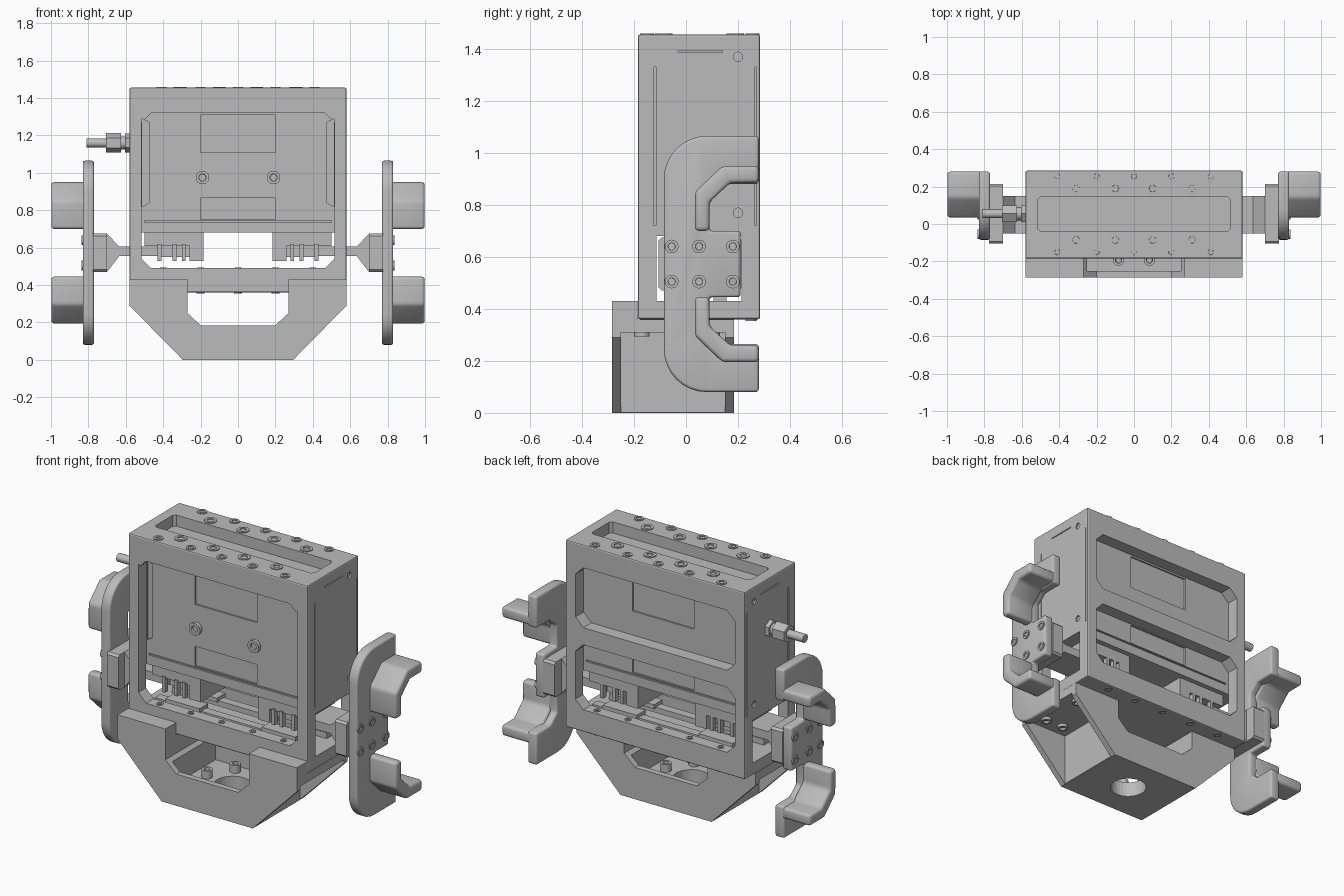
import bpy, bmesh, math
from mathutils import Matrix, Vector

if "Cube" in bpy.data.objects:
    bpy.data.objects.remove(bpy.data.objects["Cube"])

metal = bpy.data.materials.new("satin grey metal")
metal.use_nodes = True
GREY = (0.5, 0.5, 0.5, 1)
metal.diffuse_color = GREY
metal.node_tree.nodes["Principled BSDF"].inputs["Base Color"].default_value = GREY


def make(name, bm):
    bmesh.ops.recalc_face_normals(bm, faces=bm.faces)
    me = bpy.data.meshes.new(name)
    bm.to_mesh(me)
    bm.free()
    me.materials.append(metal)
    ob = bpy.data.objects.new(name, me)
    bpy.context.collection.objects.link(ob)
    return ob


def prism(name, pts, axis, a, b):
    """Extrude a profile along an axis from a to b."""
    def at(p, d):
        return {"x": (d, *p), "y": (p[0], d, p[1]), "z": (*p, d)}[axis]
    bm = bmesh.new()
    lo = [bm.verts.new(at(p, a)) for p in pts]
    hi = [bm.verts.new(at(p, b)) for p in pts]
    bm.faces.new(lo)
    bm.faces.new(hi)
    for i in range(len(pts)):
        j = (i + 1) % len(pts)
        bm.faces.new((lo[i], lo[j], hi[j], hi[i]))
    return make(name, bm)


def rect(u0, u1, v0, v1, c=0.0):
    """Rectangle profile, with corners chamfered by c."""
    if not c:
        return [(u0, v0), (u1, v0), (u1, v1), (u0, v1)]
    return [(u0 + c, v0), (u1 - c, v0), (u1, v0 + c), (u1, v1 - c),
            (u1 - c, v1), (u0 + c, v1), (u0, v1 - c), (u0, v0 + c)]


def box(name, x, y, z):
    return prism(name, rect(*x, *y), "z", *z)


def rod(name, start, direction, length, r, sides=24, socket=False):
    """Cylinder, optionally with a hex-key style recess in its far end."""
    bm = bmesh.new()
    d = Vector(direction).normalized()
    bmesh.ops.create_cone(bm, cap_ends=True, segments=sides, radius1=r, radius2=r, depth=length)
    if socket:
        top = max(bm.faces, key=lambda f: f.calc_center_median().z)
        bmesh.ops.inset_region(bm, faces=[top], thickness=r * 0.45)
        bmesh.ops.inset_region(bm, faces=[top], thickness=r * 0.05, depth=-length * 0.6)
    rot = d.to_track_quat("Z", "Y").to_matrix().to_4x4()
    bm.transform(Matrix.Translation(Vector(start) + d * length / 2) @ rot)
    return make(name, bm)


def apply(ob, kind, **settings):
    mod = ob.modifiers.new(kind.lower(), kind)
    for key, value in settings.items():
        setattr(mod, key, value)
    bpy.context.view_layer.objects.active = ob
    bpy.ops.object.modifier_apply(modifier=mod.name)


def cut(ob, *cutters):
    for c in cutters:
        apply(ob, "BOOLEAN", operation="DIFFERENCE", solver="EXACT", object=c)
        bpy.data.objects.remove(c)


def soften(ob, width, segments=3):
    apply(ob, "BEVEL", width=width, segments=segments, limit_method="ANGLE")


def smooth(ob):
    bpy.ops.object.select_all(action="DESELECT")
    ob.select_set(True)
    bpy.context.view_layer.objects.active = ob
    bpy.ops.object.shade_smooth_by_angle(angle=math.radians(35))


# Main housing, with windows front and back, a jaw tunnel and a top slot
F, B = -0.185, 0.285
body = box("housing", (-0.58, 0.58), (F, B), (0.36, 1.455))
soften(body, 0.008, 2)
cut(body,
    prism("window", rect(-0.515, 0.515, 0.49, 1.32, 0.05), "y", F - 0.1, -0.11),
    prism("window", rect(-0.515, 0.515, 0.97, 1.32, 0.05), "y", 0.21, B + 0.1),
    prism("window", rect(-0.515, 0.515, 0.49, 0.87, 0.05), "y", 0.21, B + 0.1),
    box("tunnel", (-0.7, 0.7), (-0.114, 0.214), (0.43, 0.68)),
    prism("slot", rect(-0.515, 0.515, -0.04, 0.145, 0.015), "z", 1.39, 1.6))

# Shallow steps and seams on the panels inside the windows
for y0, y1 in ((-0.2, -0.1), (0.2, 0.3)):
    cut(body, box("seam", (-0.5, 0.5), (y0, y1), (0.735, 0.745)))
    for z0, z1 in ((1.11, 1.31), (0.75, 0.865)):
        cut(body, box("step", (-0.2, 0.2), (y0, y1), (z0, z1)))
for s in (-1, 1):
    cut(body, prism("side_step", [(s * 0.513, 0.82), (s * 0.475, 0.84), (s * 0.475, 1.27),
                                  (s * 0.513, 1.29)], "y", -0.2, -0.1))
    # Side panel grooves and screw holes
    x = (s * 0.573, s * 0.6)
    cut(body, box("groove", x, (-0.123, -0.115), (0.72, 1.33)),
        box("groove", x, (0.266, 0.272), (0.72, 1.33)),
        box("groove", x, (-0.03, 0.14), (1.386, 1.391)))
    for y in (-0.1, 0.2):
        for z in (0.77, 1.37):
            cut(body, rod("hole", (s * 0.57, y, z), (s, 0, 0), 0.1, 0.018, 12))
# Holes in the rear crossbar
for x in (-0.19, 0.19):
    cut(body, rod("hole", (x, 0.27, 0.92), (0, 1, 0), 0.1, 0.02, 16))
    rod("panel_screw", (x, -0.112, 0.975), (0, -1, 0), 0.02, 0.036, socket=True)

# Lid screws in four rows
for xs, rows, r in (((-0.41, -0.2, 0, 0.2, 0.41), (0.255, -0.15), 0.027),
                    ((-0.31, -0.1, 0.1, 0.31), (0.19, -0.085), 0.034)):
    for y in rows:
        for x in xs:
            rod("lid_screw", (x, y, 1.44), (0, 0, 1), 0.02, r, socket=True)

# Sill and underside screws
for x in (-0.4, -0.2, 0, 0.2, 0.4):
    for y in (-0.15, 0.25):
        rod("sill_screw", (x, y, 0.48), (0, 0, 1), 0.014, 0.018, 16, socket=True)
        rod("underside_screw", (x, y, 0.37), (0, 0, -1), 0.016, 0.022, 16, socket=True)

# Linear rails on the tunnel floor
for y in (-0.03, 0.13):
    box("rail", (-0.5, 0.5), (y - 0.025, y + 0.025), (0.425, 0.465))
box("rail_bed", (-0.3, 0.3), (0.02, 0.08), (0.425, 0.45))

# Mounting bracket below the housing
CY = -0.05
bracket = prism("bracket", [(-0.58, 0.43), (-0.58, 0.29), (-0.295, 0), (0.295, 0),
                            (0.58, 0.29), (0.58, 0.43)], "y", -0.285, 0.185)
cut(bracket,
    box("seat", (-1, 1), (F, 1), (0.36, 1)),
    prism("gap", [(-0.27, 1), (-0.27, 0.25), (-0.2, 0.185), (0.2, 0.185),
                  (0.27, 0.25), (0.27, 1)], "y", -1, 1),
    box("well", (-0.25, 0.25), (-0.25, 0.15), (0.09, 0.24)),
    rod("recess", (0, CY, -0.1), (0, 0, 1), 0.14, 0.215, 48),
    rod("bore", (0, CY, -0.1), (0, 0, 1), 0.4, 0.1, 32))
for s in (-1, 1):
    cut(bracket, box("side_pocket", sorted((s * 0.297, s * 0.8)), (-0.25, 0.15), (-0.1, 0.31)))
    for x in (0.38, 0.5):
        for y in (-0.17, 0.1):
            rod("flange_bolt", (s * x, y, 0.315), (0, 0, -1), 0.022, 0.03, socket=True)
for i in range(6):
    a = i * math.pi / 3
    x, y = 0.165 * math.cos(a), CY + 0.165 * math.sin(a)
    rod("base_bolt", (x, y, 0.085), (0, 0, 1), 0.05, 0.03, socket=True)
    rod("base_stud", (x, y, 0.0), (0, 0, 1), 0.05, 0.018, 16)

# Jaws, mirrored about the mid height of the finger
MID = 0.5725


def half_arc(n=8, r=0.165):
    return [(0.08 - r * math.sin(t), 0.90 + r * math.cos(t))
            for t in (i * math.pi / 2 / n for i in range(n + 1))]


upper = [(0.21, 0.70), (0.09, 0.70), (0.09, 0.83), (0.15, 0.88), (0.28, 0.88), (0.28, 1.065)] + half_arc()
outline = upper + [(y, 2 * MID - z) for y, z in reversed(upper)]
hook = [(0.035, 0.70), (0.09, 0.70), (0.09, 0.81), (0.17, 0.885), (0.28, 0.885),
        (0.28, 0.95), (0.14, 0.95), (0.035, 0.85)]

for s, side in ((1, "left"), (-1, "right")):
    # Carriage inside the tunnel
    box(side + "_carriage_block", sorted((s * 0.185, s * 0.26)), (-0.08, 0.18), (0.53, 0.685))
    box(side + "_carriage_plate", sorted((s * 0.26, s * 0.43)), (-0.03, 0.13), (0.55, 0.685))
    box(side + "_carriage_top", sorted((s * 0.26, s * 0.5)), (-0.08, 0.18), (0.61, 0.685))
    for x in (0.28, 0.33, 0.41):
        for y in (-0.075, 0.165):
            box(side + "_carriage_rib", sorted((s * x, s * (x + 0.02))), (y - 0.015, y + 0.015), (0.53, 0.62))
    for y in (-0.03, 0.13):
        box(side + "_slider", sorted((s * 0.2, s * 0.42)), (y - 0.04, y + 0.04), (0.46, 0.485))
    # Arm flaring out to the finger mount
    prism(side + "_arm", [(s * 0.42, 0.555), (s * 0.635, 0.555), (s * 0.7, 0.47),
                          (s * 0.71, 0.47), (s * 0.71, 0.675), (s * 0.7, 0.675),
                          (s * 0.635, 0.605), (s * 0.42, 0.605)], "y", -0.05, 0.15)
    mount = prism(side + "_finger_mount", rect(-0.105, 0.215, 0.47, 0.675, 0.012), "x", s * 0.70, s * 0.775)
    # Finger plate with two bent hooks
    finger = prism(side + "_finger_plate", outline, "x", s * 0.77, s * 0.83)
    soften(finger, 0.012)
    smooth(finger)
    for label, prof in (("upper", hook), ("lower", [(y, 2 * MID - z) for y, z in hook])):
        h = prism(f"{side}_{label}_hook", prof, "x", s * 0.81, s * 0.998)
        soften(h, 0.016)
        smooth(h)
    for y in (-0.055, 0.05, 0.18):
        for z in (0.505, 0.64):
            rod(side + "_finger_bolt", (s * 0.82, y, z), (s, 0, 0), 0.016, 0.026, socket=True)

# Cable gland on the right side
for name, x0, x1, r, sides in (("gland_flange", 0.57, 0.605, 0.05, 6), ("gland_neck", 0.60, 0.63, 0.035, 24),
                               ("gland_nut", 0.625, 0.705, 0.052, 6), ("cable", 0.70, 0.81, 0.024, 24)):
    g = rod(name, (-x0, 0.055, 1.16), (-1, 0, 0), x1 - x0, r, sides)
    if sides > 6:
        smooth(g)
